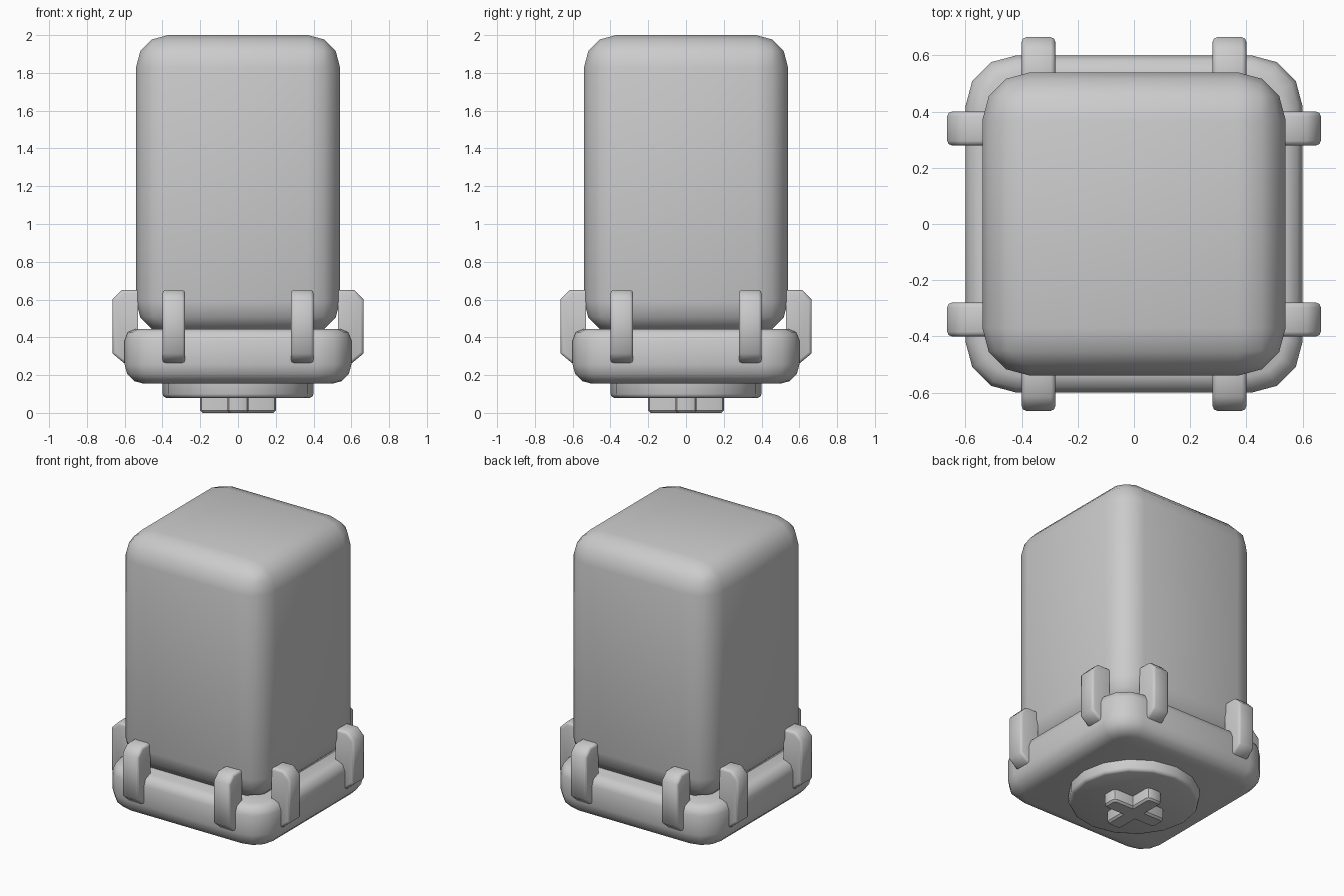
import bpy, bmesh, math
from mathutils import Matrix, Vector

cube = bpy.data.objects.get("Cube")
if cube:
    bpy.data.objects.remove(cube, do_unlink=True)

grey = bpy.data.materials.new("plain grey")
grey.use_nodes = True
colour = (0.6, 0.6, 0.6, 1)
grey.diffuse_color = colour
grey.node_tree.nodes["Principled BSDF"].inputs["Base Color"].default_value = colour


def bevel(bm, rule, width, segments):
    """Round every edge that satisfies the rule."""
    edges = [e for e in bm.edges if rule(e)]
    bmesh.ops.bevel(bm, geom=edges, offset=width, segments=segments,
                    profile=0.5, affect='EDGES', clamp_overlap=True)


def level(z):
    return lambda e: all(abs(v.co.z - z) < 1e-4 for v in e.verts)


def upright(e):
    return abs((e.verts[0].co - e.verts[1].co).normalized().z) > 0.9


def finish(bm, name, angle=None):
    bmesh.ops.recalc_face_normals(bm, faces=bm.faces)
    mesh = bpy.data.meshes.new(name)
    bm.to_mesh(mesh)
    bm.free()
    mesh.materials.append(grey)
    obj = bpy.data.objects.new(name, mesh)
    bpy.context.collection.objects.link(obj)
    bpy.ops.object.select_all(action='DESELECT')
    bpy.context.view_layer.objects.active = obj
    obj.select_set(True)
    if angle is None:
        bpy.ops.object.shade_smooth()
    else:
        bpy.ops.object.shade_smooth_by_angle(angle=math.radians(angle))
    return obj


def block(half, low, high):
    bm = bmesh.new()
    bmesh.ops.create_cube(bm, size=1, matrix=Matrix.Translation((0, 0, (low + high) / 2))
                          @ Matrix.Diagonal((half * 2, half * 2, high - low, 1)))
    return bm


def extrude_profile(points, depth):
    """Extrude a closed outline along a vector."""
    bm = bmesh.new()
    face = bm.faces.new([bm.verts.new(p) for p in points])
    out = bmesh.ops.extrude_face_region(bm, geom=[face])
    bmesh.ops.translate(bm, vec=depth, verts=[v for v in out["geom"]
                                            if isinstance(v, bmesh.types.BMVert)])
    bmesh.ops.recalc_face_normals(bm, faces=bm.faces)
    return bm


# Tall rounded body
bm = block(0.54, 0.42, 2.0)
bevel(bm, lambda e: True, 0.17, 3)
finish(bm, "body")

# Tray under the body, softer at the bottom than at the top
bm = block(0.6, 0.155, 0.445)
bevel(bm, upright, 0.18, 3)
bevel(bm, level(0.445), 0.06, 2)
bevel(bm, level(0.155), 0.1, 3)
finish(bm, "tray")

# Round plate under the tray
bm = bmesh.new()
bmesh.ops.create_cone(bm, cap_ends=True, segments=16, radius1=0.4, radius2=0.4, depth=0.1,
                      matrix=Matrix.Translation((0, 0, 0.13)))
bevel(bm, level(0.08), 0.02, 2)
finish(bm, "round_plate", 50)

# Cross-shaped foot
arm, w = 0.2, 0.055
quarter = [(arm, -w), (arm, w), (w, w)]
outline = [Matrix.Rotation(i * math.pi / 2, 3, 'Z') @ Vector((x, y, 0))
           for i in range(4) for x, y in quarter]
bm = extrude_profile(outline, (0, 0, 0.1))
bevel(bm, lambda e: upright(e) and e.verts[0].co.length > 0.15, 0.025, 2)
bevel(bm, level(0), 0.012, 1)
finish(bm, "cross_foot", 40)

# Two clips on each side
side_outline = [(0.53, 0.265), (0.605, 0.265), (0.665, 0.315),
                (0.665, 0.60), (0.615, 0.65), (0.53, 0.65)]
for i, side in enumerate(("left", "back", "right", "front")):
    for j, offset in enumerate((-0.34, 0.34)):
        bm = extrude_profile([(x, offset - 0.06, z) for x, z in side_outline], (0, 0.12, 0))
        bevel(bm, lambda e: max(v.co.x for v in e.verts) > 0.6
              and abs(e.verts[0].co.y - e.verts[1].co.y) < 1e-4, 0.016, 2)
        bm.transform(Matrix.Rotation(i * math.pi / 2, 4, 'Z'))
        finish(bm, f"{side}_clip_{j + 1}", 50)
